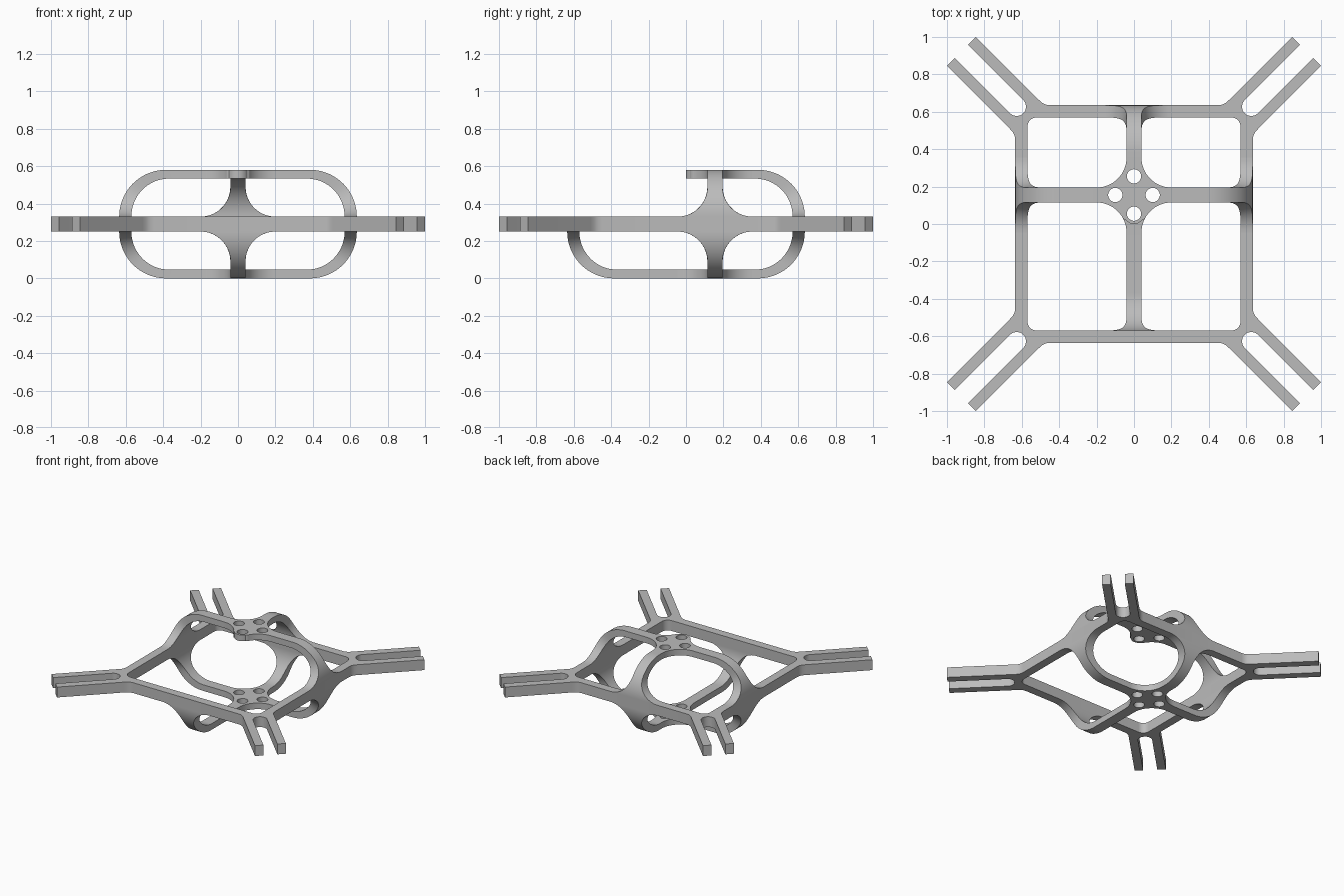
import bpy, bmesh
from math import sin, cos, pi, sqrt, radians

cube = bpy.data.objects.get("Cube")
if cube:
    bpy.data.objects.remove(cube)

grey = bpy.data.materials.new("mid_grey")
grey.use_nodes = True
GREY = (0.5, 0.5, 0.5, 1)
grey.diffuse_color = GREY
grey.node_tree.nodes["Principled BSDF"].inputs["Base Color"].default_value = GREY

HUB_Y = 0.155        # hub centre line
MID_Z = 0.29         # middle of the frame
REACH = 0.635        # outer edge of the frame


def activate(obj):
    bpy.ops.object.select_all(action='DESELECT')
    obj.select_set(True)
    bpy.context.view_layer.objects.active = obj


def finish(obj):
    activate(obj)
    obj.data.materials.clear()
    obj.data.materials.append(grey)
    bpy.ops.object.shade_smooth_by_angle(angle=radians(35))


def add_object(name, bm):
    bmesh.ops.recalc_face_normals(bm, faces=bm.faces)
    mesh = bpy.data.meshes.new(name)
    bm.to_mesh(mesh)
    bm.free()
    obj = bpy.data.objects.new(name, mesh)
    bpy.context.collection.objects.link(obj)
    return obj


# Half width of a rib at a distance from its root: concave quarter-circle fillet
def flare(d):
    d = min(max(abs(d), 0.04), 0.2)
    return 0.2 - sqrt(max(0.16 ** 2 - (0.2 - d) ** 2, 0))


def half_width(u, dz):
    return max(flare(u), flare(dz))


# Stations of a rib: (outer u, outer dz, inner u, inner dz), hub to frame
def rib_stations(length, starts):
    stations = [(u, 0.29, u, 0.243) for u in starts]
    bend = length - 0.25
    steps = 36
    for i in range(steps + 1):
        a = pi / 2 * (1 - i / steps) ** 1.6
        stations.append((bend + 0.25 * cos(a), 0.04 + 0.25 * sin(a),
                         bend - 0.015 + 0.2 * cos(a), 0.04 + 0.203 * sin(a)))
    return stations


# Sweep a rectangular section through the stations
def sweep(name, stations, place, front_width=half_width):
    bm = bmesh.new()
    rings = []
    for uo, zo, ui, zi in stations:
        section = [(uo, half_width(uo, zo), zo), (uo, -front_width(uo, zo), zo),
                   (ui, -front_width(ui, zi), zi), (ui, half_width(ui, zi), zi)]
        rings.append([bm.verts.new(place(*p)) for p in section])
    for a, b in zip(rings, rings[1:]):
        for i in range(4):
            j = (i + 1) % 4
            bm.faces.new((a[i], a[j], b[j], b[i]))
    bm.faces.new(rings[0])
    bm.faces.new(rings[-1])
    return add_object(name, bm)


# Rounded free end of the upper hub
def tip_width(u, dz):
    tip = 0.1 + sqrt(max(0.055 ** 2 - u * u, 0.03 ** 2))
    if abs(u) > 0.1:
        return half_width(u, dz)
    return min(half_width(u, dz), tip)


# Cross ribs with the hubs in the middle, drilled with four holes
hub_steps = [0.01 * i for i in range(1, 4)] + [0.04 + 0.16 * (i / 20) ** 1.6 for i in range(21)]
half = rib_stations(REACH, hub_steps)
mirrored = [(-a, b, -c, d) for a, b, c, d in reversed(half)]
cross = mirrored + [(0, 0.29, 0, 0.243)] + half

cutters = []
for x, y in ((0.1, 0), (-0.1, 0), (0, 0.1), (0, -0.1)):
    bpy.ops.mesh.primitive_cylinder_add(vertices=40, radius=0.038, depth=1,
                                        location=(x, HUB_Y + y, MID_Z))
    cutter = bpy.context.object
    cutter.name = "hole_cutter"
    cutter.hide_render = True
    cutters.append(cutter)

for level, sign, width in (("upper", 1, tip_width), ("lower", -1, half_width)):
    rib = sweep(level + "_cross_rib", cross,
                lambda u, v, dz: (u, HUB_Y + v, MID_Z + sign * dz), width)
    activate(rib)
    for cutter in cutters:
        mod = rib.modifiers.new("hole", 'BOOLEAN')
        mod.object = cutter
        mod.operation = 'DIFFERENCE'
        mod.solver = 'EXACT'
        bpy.ops.object.modifier_apply(modifier=mod.name)
    finish(rib)
for cutter in cutters:
    bpy.data.objects.remove(cutter)

# Lengthwise ribs: two at the back, one at the lower front
for name, way, sign in (("upper_back_rib", 1, 1), ("lower_back_rib", 1, -1),
                        ("lower_front_rib", -1, -1)):
    stations = rib_stations(REACH - way * HUB_Y, [0.2])
    finish(sweep(name, stations,
                 lambda u, v, dz: (v, HUB_Y + way * u, MID_Z + sign * dz)))


# Flat frame with forked corner arms
def quadrants(points):
    loop = []
    for sx, sy in ((1, 1), (-1, 1), (-1, -1), (1, -1)):
        quarter = [(sx * x, sy * y) for x, y in points]
        loop += quarter if sx * sy > 0 else quarter[::-1]
    return loop


side = [(0.635, 0.45), (0.638, 0.472), (0.648, 0.492), (0.665, 0.51),
        (1.0, 0.845), (0.9575, 0.8875)]
slot = [(0.627 + 0.0495 * cos(a), 0.627 + 0.0495 * sin(a))
        for a in (-pi / 4 - pi * i / 20 for i in range(21))]
outline = quadrants(side + slot + [(y, x) for x, y in reversed(side)])
opening = quadrants([(0.52 + 0.05 * cos(pi * i / 20), 0.52 + 0.05 * sin(pi * i / 20))
                     for i in range(11)])

curve = bpy.data.curves.new("frame", 'CURVE')
curve.dimensions = '2D'
curve.fill_mode = 'BOTH'
curve.extrude = 0.04
for loop in (outline, opening):
    spline = curve.splines.new('POLY')
    spline.points.add(len(loop) - 1)
    for point, (x, y) in zip(spline.points, loop):
        point.co = (x, y, 0, 1)
    spline.use_cyclic_u = True
frame = bpy.data.objects.new("forked_frame", curve)
bpy.context.collection.objects.link(frame)
frame.location.z = MID_Z
activate(frame)
bpy.ops.object.convert(target='MESH')
frame = bpy.context.object
bm = bmesh.new()
bm.from_mesh(frame.data)
bmesh.ops.remove_doubles(bm, verts=bm.verts, dist=0.0001)
bmesh.ops.recalc_face_normals(bm, faces=bm.faces)
bm.to_mesh(frame.data)
bm.free()
finish(frame)
